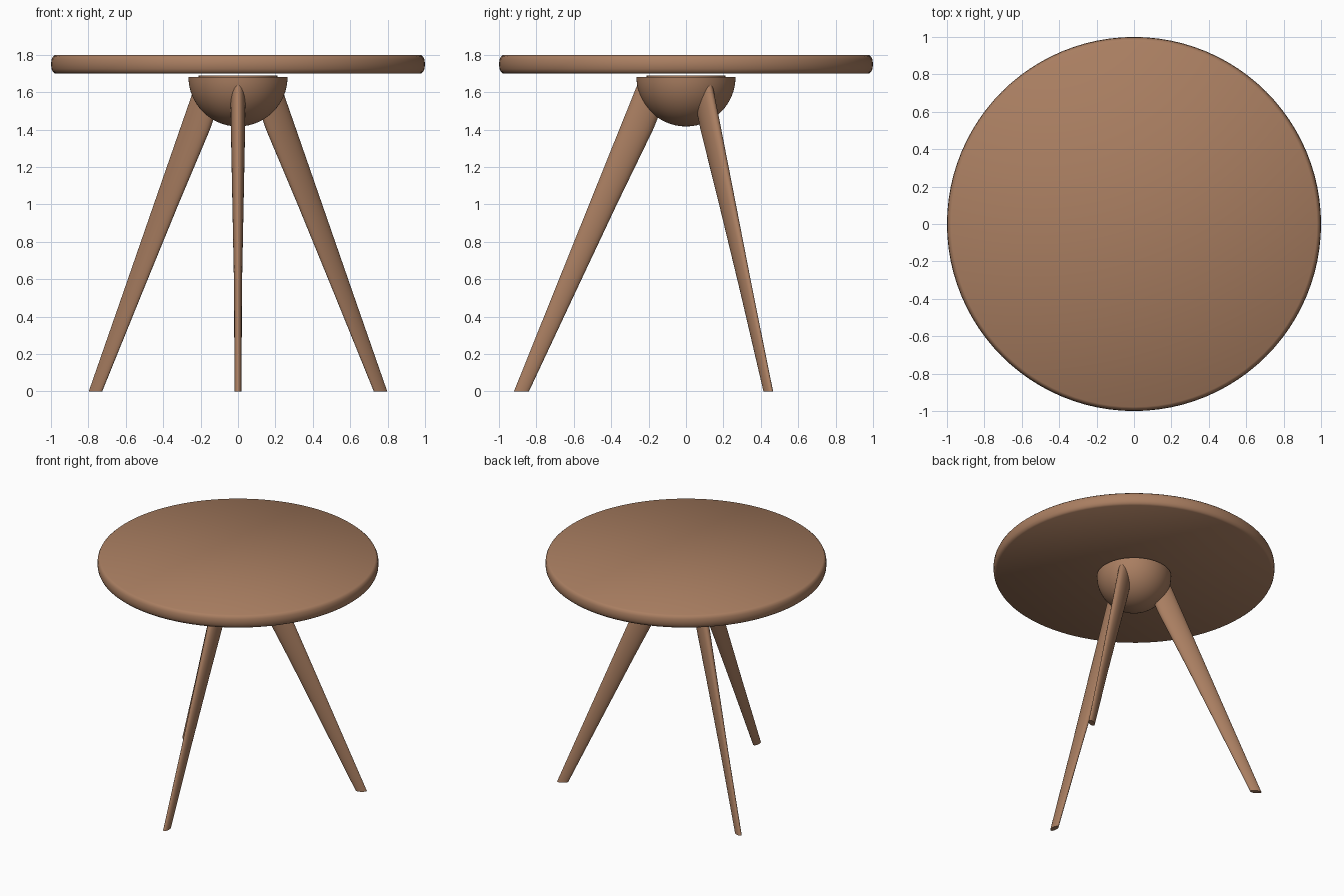
import bpy, bmesh
from math import sin, cos, pi, radians

if "Cube" in bpy.data.objects:
    bpy.data.objects.remove(bpy.data.objects["Cube"])

wood = bpy.data.materials.new("brown_wood")
wood.diffuse_color = (0.40, 0.21, 0.12, 1)
wood.use_nodes = True
wood.node_tree.nodes["Principled BSDF"].inputs["Base Color"].default_value = wood.diffuse_color


def finish(name, rings):
    """Skin a stack of vertex rings, cap both ends and shade it."""
    bm = bmesh.new()
    loops = [[bm.verts.new(p) for p in ring] for ring in rings]
    n = len(loops[0])
    for a, b in zip(loops, loops[1:]):
        for i in range(n):
            j = (i + 1) % n
            bm.faces.new((a[i], a[j], b[j], b[i]))
    bm.faces.new(loops[0][::-1])
    bm.faces.new(loops[-1])
    bmesh.ops.recalc_face_normals(bm, faces=bm.faces)
    mesh = bpy.data.meshes.new(name)
    bm.to_mesh(mesh)
    bm.free()
    mesh.materials.append(wood)
    ob = bpy.data.objects.new(name, mesh)
    bpy.context.collection.objects.link(ob)
    bpy.ops.object.select_all(action='DESELECT')
    ob.select_set(True)
    bpy.context.view_layer.objects.active = ob
    bpy.ops.object.shade_smooth_by_angle(angle=radians(40))
    return ob


def ellipse(cx, rx, ry, z, n):
    return [(cx + rx * cos(2 * pi * i / n), ry * sin(2 * pi * i / n), z) for i in range(n)]


def lathe(name, profile, n=64):
    return finish(name, [ellipse(0, r, r, z, n) for r, z in profile])


# Round top with a softened rim
lathe("table_top", [(0.978, 1.70), (0.990, 1.71), (0.997, 1.725), (1.0, 1.75),
                    (0.997, 1.775), (0.990, 1.79), (0.978, 1.80)], 96)

# Thin spacer between hub and top
lathe("spacer", [(0.21, 1.675), (0.21, 1.69)])

# Half-sphere hub
R = 0.265
lathe("hub", [(R * sin(t), 1.682 - R * cos(t))
              for t in (radians(2 + 88 * k / 16) for k in range(17))])

# Three splayed, tapered oval legs: (z, outer radius, inner radius, half width)
sections = [(0.0, 0.920, 0.840, 0.019), (0.55, 0.699, 0.582, 0.021),
            (1.0, 0.518, 0.370, 0.030), (1.4, 0.357, 0.176, 0.038),
            (1.66, 0.252, 0.070, 0.041)]
for name, angle in (("front_leg", -90), ("back_right_leg", 30), ("back_left_leg", 150)):
    leg = finish(name, [ellipse((o + i) / 2, (o - i) / 2, w, z, 24)
                        for z, o, i, w in sections])
    leg.rotation_euler.z = radians(angle)
